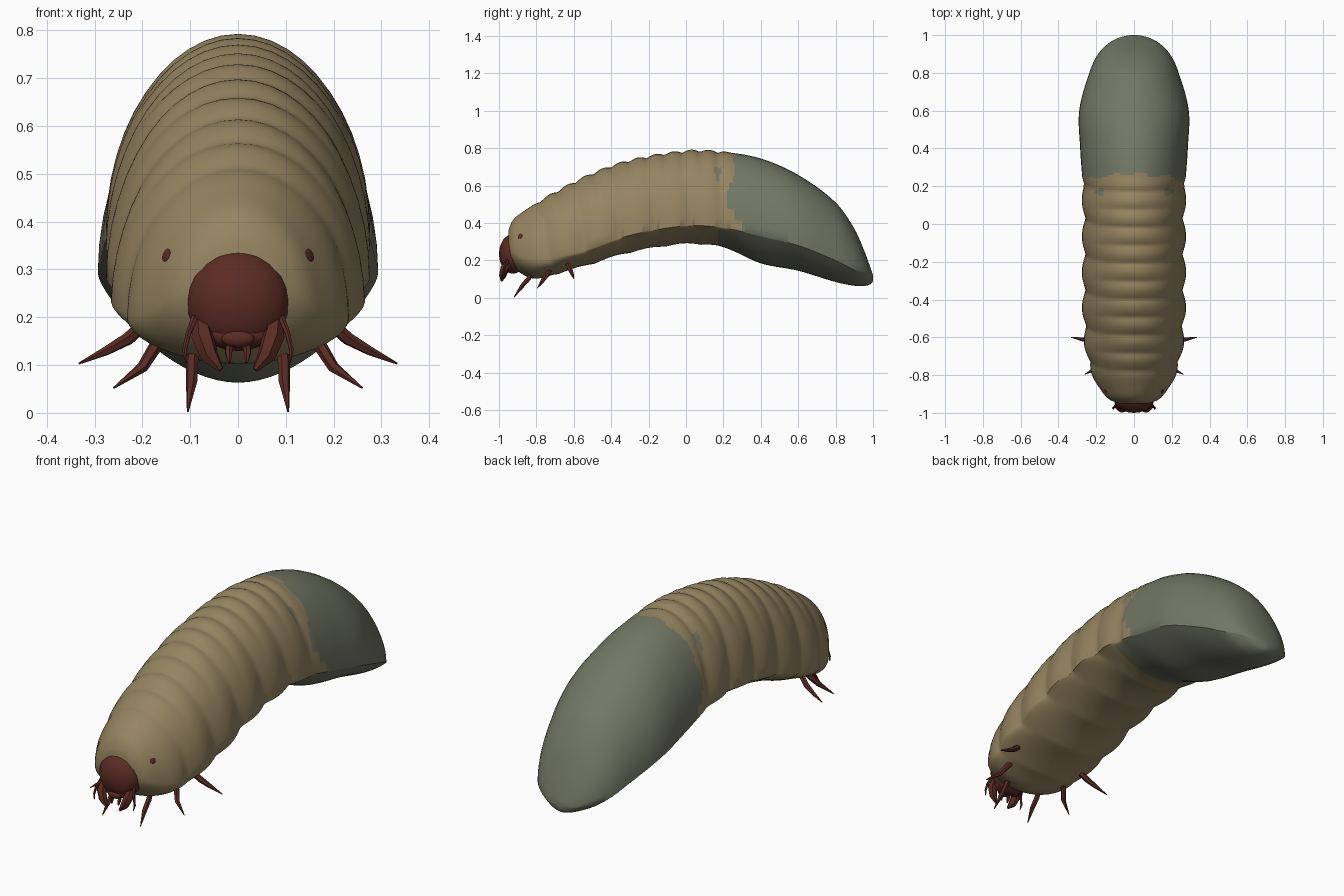
import bpy, bmesh
from math import sin, cos, pi, hypot
from mathutils import Vector
from mathutils.bvhtree import BVHTree

cube = bpy.data.objects.get("Cube")
if cube:
    bpy.data.objects.remove(cube, do_unlink=True)


def material(name, rgb):
    m = bpy.data.materials.new(name)
    m.use_nodes = True
    m.diffuse_color = (*rgb, 1)
    m.node_tree.nodes["Principled BSDF"].inputs["Base Color"].default_value = (*rgb, 1)
    return m


TAN = material("tan skin", (.30, .23, .118))
GREY = material("grey tail", (.17, .185, .13))
RED = material("dark red shell", (.105, .024, .017))


def finish(obj, angle=50):
    bpy.ops.object.select_all(action='DESELECT')
    obj.select_set(True)
    bpy.context.view_layer.objects.active = obj
    bpy.ops.object.shade_smooth_by_angle(angle=angle * pi / 180)


def ball(name, centre, radii):
    bpy.ops.mesh.primitive_uv_sphere_add(segments=20, ring_count=12, location=centre)
    obj = bpy.context.object
    obj.name = name
    obj.scale = radii
    obj.data.materials.append(RED)
    finish(obj)
    return obj


def limb(name, points):
    """Tapered tube through (x, y, z, radius) points."""
    curve = bpy.data.curves.new(name, 'CURVE')
    curve.dimensions = '3D'
    curve.bevel_depth = 1
    curve.bevel_resolution = 1
    curve.use_fill_caps = True
    spline = curve.splines.new('POLY')
    spline.points.add(len(points) - 1)
    for p, (x, y, z, r) in zip(spline.points, points):
        p.co = (x, y, z, 1)
        p.radius = r
    obj = bpy.data.objects.new(name, curve)
    bpy.context.collection.objects.link(obj)
    bpy.ops.object.select_all(action='DESELECT')
    obj.select_set(True)
    bpy.context.view_layer.objects.active = obj
    bpy.ops.object.convert(target='MESH')
    obj = bpy.context.object
    obj.data.materials.clear()
    obj.data.materials.append(RED)
    finish(obj)


# Body stations: y, back height, side ridge height, belly height, half width
STATIONS = [
    (-.95, .36, .27, .22, .08), (-.93, .41, .25, .18, .13),
    (-.88, .455, .22, .13, .175), (-.8, .505, .205, .102, .22),
    (-.7, .565, .215, .128, .25), (-.5, .665, .265, .185, .268),
    (-.3, .735, .335, .245, .27), (0, .785, .385, .29, .27),
    (.2, .78, .375, .27, .272), (.4, .745, .33, .185, .285),
    (.6, .657, .28, .145, .29), (.8, .51, .2, .085, .237),
    (.9, .37, .15, .065, .19), (.96, .235, .13, .065, .13),
    (.99, .15, .11, .075, .07), (1, .12, .11, .09, .02)]


def slope(i, k):
    a, b = STATIONS[max(i - 1, 0)], STATIONS[min(i + 1, len(STATIONS) - 1)]
    return (b[k] - a[k]) / (b[0] - a[0])


def station(y):
    """Smooth interpolation between body stations."""
    i = max(j for j in range(len(STATIONS) - 1) if STATIONS[j][0] <= y or j == 0)
    a, b = STATIONS[i], STATIONS[i + 1]
    h = b[0] - a[0]
    t = (y - a[0]) / h
    s = t * t * (3 - 2 * t)
    return [a[k] + (b[k] - a[k]) * s + h * t * (1 - t) * ((1 - t) * slope(i, k) - t * slope(i + 1, k))
            for k in range(1, 5)]


# Body: lofted rings, round at the front, with a sharper side ridge behind
SIDES = 48
bm = bmesh.new()
ys = [-.95, -.945, -.935] + [-.92 + .01 * i for i in range(190)] + [.985, .993, 1]
rings = []
for y in ys:
    back, ridge, belly, half = station(y)
    fade = max(0, min(1, (.26 - y) / .08, (y + .88) / .15))
    keel = 1 + max(0, min(1, (y + .7) / .5))
    ring = []
    for i in range(SIDES):
        a = 2 * pi * i / SIDES
        c, s = cos(a), sin(a)
        fold = abs(sin(pi * (y + .02 * s) / .095)) - .6
        bulge = abs(sin(pi * (y - .03 + .05 * s) / .19)) - .7
        wide = half + fade * .02 * bulge * (1 - .5 * abs(s))
        if s > 0:
            z = ridge + s * (back - ridge + fade * .014 * fold * s * s)
        else:
            z = ridge - abs(s) ** keel * (ridge - belly - fade * .008 * bulge)
        ring.append(bm.verts.new((wide * c, y, z)))
    rings.append(ring)
for r, q in zip(rings, rings[1:]):
    for i in range(SIDES):
        j = (i + 1) % SIDES
        bm.faces.new((r[i], r[j], q[j], q[i]))
bm.faces.new(rings[0])
bm.faces.new(rings[-1][::-1])
bmesh.ops.recalc_face_normals(bm, faces=bm.faces)

# Grey tail with an uneven edge and one small spot on each side
for f in bm.faces:
    p = f.calc_center_median()
    _, ridge, _, _ = station(max(-.94, min(p.y, .99)))
    rise = p.z - ridge
    edge = .21 + .13 * rise + .01 * sin(p.x * 45)
    if rise < -.005:
        edge = .17
    elif rise < .08:
        edge = .3 - .6 * max(0, rise - .02)
    spot = hypot(p.y - .17, (p.z - .67) * .7) < .02
    f.material_index = 1 if p.y > edge or spot else 0
tree = BVHTree.FromBMesh(bm)
mesh = bpy.data.meshes.new("body")
bm.to_mesh(mesh)
bm.free()
body = bpy.data.objects.new("body", mesh)
bpy.context.collection.objects.link(body)
mesh.materials.append(TAN)
mesh.materials.append(GREY)
finish(body)

# Head with upper lip and mouth base
ball("head", (0, -.925, .235), (.108, .075, .106))
ball("mouth_base", (0, -.945, .165), (.08, .035, .03))
ball("upper_lip", (0, -.975, .155), (.034, .016, .018))

for side, tag in ((1, "left"), (-1, "right")):
    # Small spot on the front of the body
    hit, normal, _, _ = tree.ray_cast(Vector((side * .15, -2, .33)), Vector((0, 1, 0)))
    spot = ball(tag + "_spot", hit, (.014, .014, .003))
    spot.rotation_euler = normal.to_track_quat('Z', 'Y').to_euler()
    # Mouth parts and feelers
    limb(tag + "_mandible", [(side * .078, -.94, .2, .014), (side * .074, -.97, .16, .024),
                             (side * .06, -.98, .12, .02), (side * .036, -.985, .09, .006)])
    limb(tag + "_palp", [(side * .015, -.95, .16, .009), (side * .02, -.965, .125, .008),
                         (side * .018, -.97, .105, .003)])
    limb(tag + "_feeler", [(side * .09, -.95, .2, .008), (side * .104, -.97, .165, .006),
                           (side * .112, -.975, .13, .005), (side * .108, -.98, .105, .002)])
    # Three pairs of legs
    limb(tag + "_front_leg", [(side * .09, -.81, .16, .013), (side * .096, -.84, .105, .013),
                              (side * .097, -.875, .065, .012), (side * .105, -.92, .003, .002)])
    limb(tag + "_middle_leg", [(side * .14, -.72, .175, .014), (side * .175, -.735, .135, .014),
                               (side * .2, -.765, .095, .012), (side * .26, -.795, .052, .002)])
    limb(tag + "_rear_leg", [(side * .18, -.64, .2, .014), (side * .23, -.62, .155, .014),
                             (side * .275, -.61, .13, .01), (side * .333, -.6, .103, .002)])
